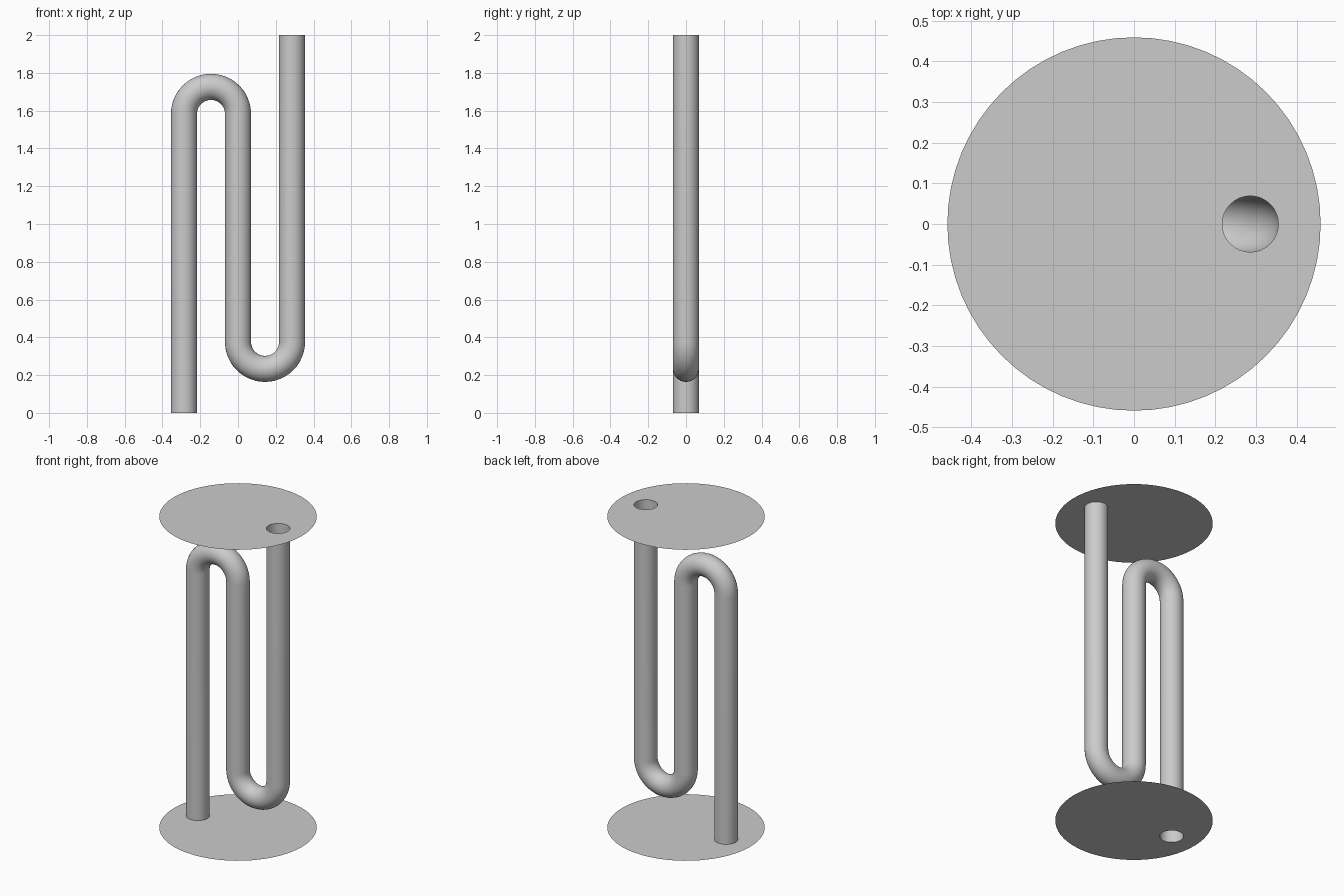
import bpy, bmesh
from math import pi, sin, cos
from mathutils import Vector

cube = bpy.data.objects.get("Cube")
if cube:
    bpy.data.objects.remove(cube, do_unlink=True)

HEIGHT = 2.0
PIPE_R = 0.069      # radius of the pipe
BEND_R = 0.143      # centre-line radius of both bends
LEG_X = 2 * BEND_R  # offset of the outer legs
DISC_R = 0.459
UPPER_Z, LOWER_Z = 1.583, 0.376  # bend centres
SIDES, STEPS = 32, 24

grey = bpy.data.materials.new("grey")
grey.use_nodes = True
grey.diffuse_color = (0.6, 0.6, 0.6, 1)
grey.node_tree.nodes["Principled BSDF"].inputs["Base Color"].default_value = grey.diffuse_color


def add_object(name, bm):
    mesh = bpy.data.meshes.new(name)
    bm.to_mesh(mesh)
    bm.free()
    mesh.materials.append(grey)
    obj = bpy.data.objects.new(name, mesh)
    bpy.context.collection.objects.link(obj)
    return obj


def ring(bm, center, radius, across, sides):
    """Circle spanned by the y axis and the given direction."""
    return [bm.verts.new(center + radius * (cos(a) * across + sin(a) * Vector((0, 1, 0))))
            for a in (2 * pi * i / sides for i in range(sides))]


# Serpentine pipe: stations of (centre, sideways direction) along the path
X = Vector((1, 0, 0))
stations = [(Vector((-LEG_X, 0, 0)), X)]
for side, z in ((-1, UPPER_Z), (1, LOWER_Z)):
    for i in range(STEPS + 1):
        a = pi * i / STEPS
        out = Vector((-cos(a), 0, -side * sin(a)))
        stations.append((Vector((side * BEND_R, 0, z)) + BEND_R * out, -side * -out if side > 0 else -out))
stations.append((Vector((LEG_X, 0, HEIGHT)), X))

bm = bmesh.new()
rings = [ring(bm, c, PIPE_R, d, SIDES) for c, d in stations]
for low, high in zip(rings, rings[1:]):
    for i in range(SIDES):
        j = (i + 1) % SIDES
        bm.faces.new((low[i], low[j], high[j], high[i])).smooth = True
bmesh.ops.recalc_face_normals(bm, faces=bm.faces)
pipe = add_object("serpentine_pipe", bm)


# Flat end discs, each with a hole where the pipe opens
def end_disc(name, z, hole_x, facing):
    bm = bmesh.new()
    edges = []
    for x, radius, sides in ((0, DISC_R, 64), (hole_x, PIPE_R, SIDES)):
        loop = ring(bm, Vector((x, 0, z)), radius, X, sides)
        edges += [bm.edges.new((v, loop[(i + 1) % sides])) for i, v in enumerate(loop)]
    bmesh.ops.triangle_fill(bm, edges=edges, use_beauty=True)
    for face in bm.faces:
        face.normal_update()
        if face.normal.z * facing < 0:
            face.normal_flip()
    return add_object(name, bm)


end_disc("top_disc", HEIGHT, LEG_X, 1)
end_disc("bottom_disc", 0, -LEG_X, -1)
